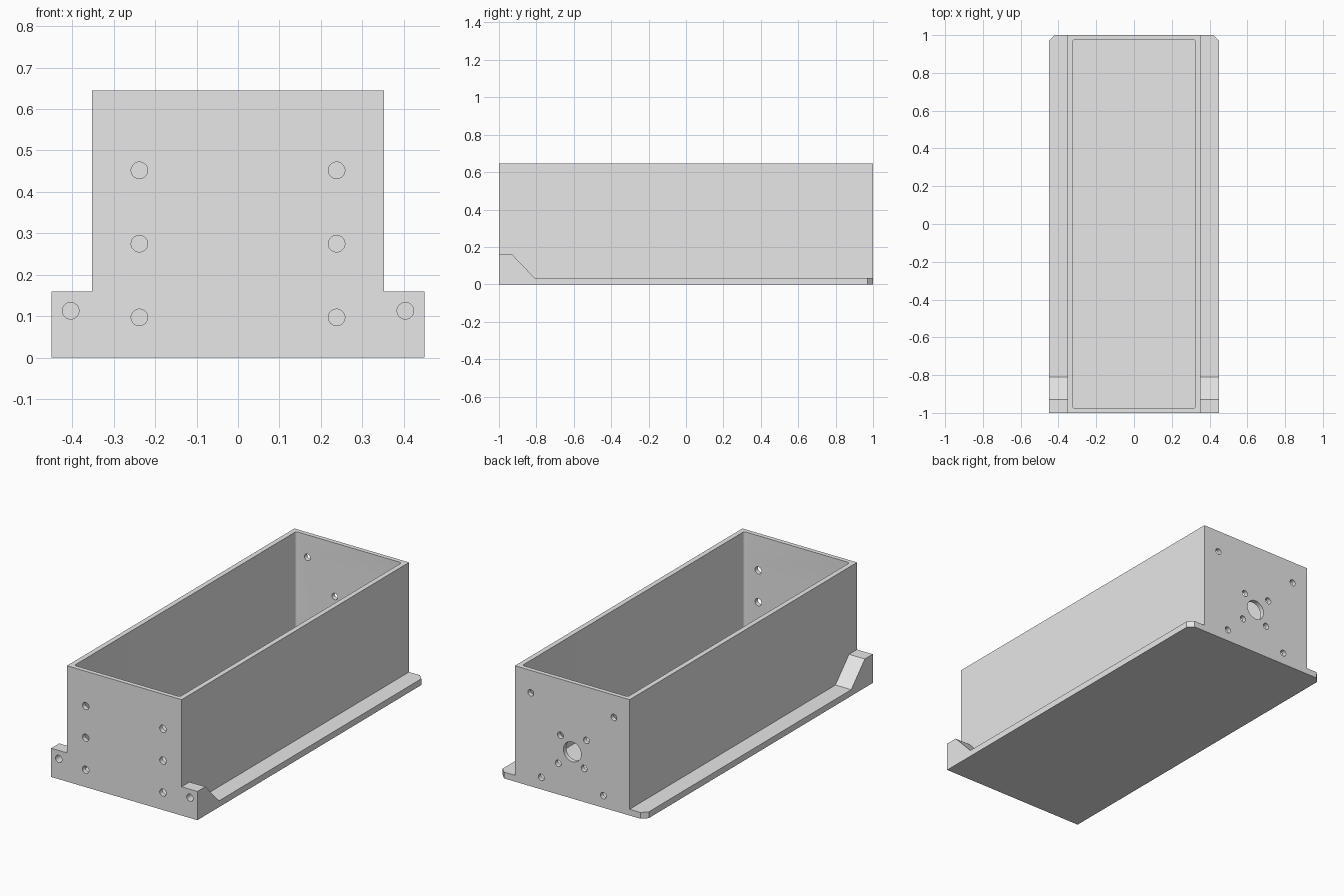
import bpy, bmesh, math
from mathutils import Matrix, Vector

cube = bpy.data.objects.get("Cube")
if cube:
    bpy.data.objects.remove(cube, do_unlink=True)

grey = bpy.data.materials.new("plain grey")
grey.use_nodes = True
grey.diffuse_color = (0.8, 0.8, 0.8, 1)
grey.node_tree.nodes["Principled BSDF"].inputs["Base Color"].default_value = (0.8, 0.8, 0.8, 1)


def finish(name, bm):
    bmesh.ops.recalc_face_normals(bm, faces=bm.faces)
    mesh = bpy.data.meshes.new(name)
    bm.to_mesh(mesh)
    bm.free()
    mesh.materials.append(grey)
    obj = bpy.data.objects.new(name, mesh)
    bpy.context.collection.objects.link(obj)
    return obj


def prism(name, points, direction):
    """Extrude a closed outline of 3D points along a direction."""
    bm = bmesh.new()
    face = bm.faces.new([bm.verts.new(p) for p in points])
    result = bmesh.ops.extrude_face_region(bm, geom=[face], use_keep_orig=True)
    moved = [v for v in result["geom"] if isinstance(v, bmesh.types.BMVert)]
    bmesh.ops.translate(bm, verts=moved, vec=Vector(direction))
    return finish(name, bm)


def block(name, x, y, z0, z1):
    outline = [(-x, -y, z0), (x, -y, z0), (x, y, z0), (-x, y, z0)]
    return prism(name, outline, (0, 0, z1 - z0))


def combine(target, tool, operation):
    mod = target.modifiers.new(operation.lower(), "BOOLEAN")
    mod.operation = operation
    mod.solver = "EXACT"
    mod.object = tool
    bpy.context.view_layer.objects.active = target
    bpy.ops.object.modifier_apply(modifier=mod.name)
    bpy.data.objects.remove(tool, do_unlink=True)


W, BASE, WALL, TOP = 0.45, 0.035, 0.353, 0.645

# Base plate with clipped rear corners
plate = [(-W, -1, 0), (W, -1, 0), (W, 0.97, 0), (W - 0.03, 1, 0),
         (0.03 - W, 1, 0), (-W, 0.97, 0)]
box = prism("open_box", plate, (0, 0, BASE))

# Tall body
combine(box, block("body", WALL, 1, 0, TOP), "UNION")

# Sloped mounting ears at the front corners
ear = [(-1, 0), (-1, 0.16), (-0.93, 0.16), (-0.81, BASE), (-0.81, 0)]
for side in (-1, 1):
    outline = [(side * W, y, z) for y, z in ear]
    combine(box, prism("ear", outline, (-side * 0.12, 0, 0)), "UNION")

# Cavity with slightly rounded corners
cx, cy, r = 0.325, 0.975, 0.012
outline = []
for i, (sx, sy) in enumerate([(1, 1), (-1, 1), (-1, -1), (1, -1)]):
    for k in range(5):
        a = math.pi / 2 * (i + k / 4)
        outline.append((sx * (cx - r) + r * math.cos(a),
                        sy * (cy - r) + r * math.sin(a), BASE))
combine(box, prism("cavity", outline, (0, 0, 1)), "DIFFERENCE")

# Holes: x, z, radius, start y, end y
holes = []
for side in (-1, 1):
    for z in (0.097, 0.275, 0.452):
        holes.append((side * 0.238, z, 0.02, -1.05, -0.95))
    holes.append((side * 0.404, 0.113, 0.02, -1.05, -0.93))   # blind ear hole
    holes.append((side * 0.256, 0.52, 0.018, 0.95, 1.05))
    holes.append((side * 0.191, 0.067, 0.018, 0.95, 1.05))
    for d in (0.073, -0.087):                                  # ring around bore
        holes.append((side * abs(d), 0.26 + side * d, 0.018, 0.95, 1.05))
holes.append((0, 0.26, 0.055, 0.95, 1.05))

bm = bmesh.new()
for x, z, radius, y0, y1 in holes:
    place = Matrix.Translation((x, (y0 + y1) / 2, z)) @ Matrix.Rotation(math.pi / 2, 4, "X")
    bmesh.ops.create_cone(bm, cap_ends=True, segments=32, radius1=radius,
                          radius2=radius, depth=y1 - y0, matrix=place)
combine(box, finish("hole_cutters", bm), "DIFFERENCE")

# Merge coplanar faces and smooth only the bores
bm = bmesh.new()
bm.from_mesh(box.data)
bmesh.ops.remove_doubles(bm, verts=bm.verts, dist=0.0001)
bmesh.ops.dissolve_limit(bm, angle_limit=0.01, verts=bm.verts, edges=bm.edges)
bm.to_mesh(box.data)
bm.free()
bpy.ops.object.select_all(action="DESELECT")
box.select_set(True)
bpy.context.view_layer.objects.active = box
bpy.ops.object.shade_smooth_by_angle(angle=math.radians(30))
